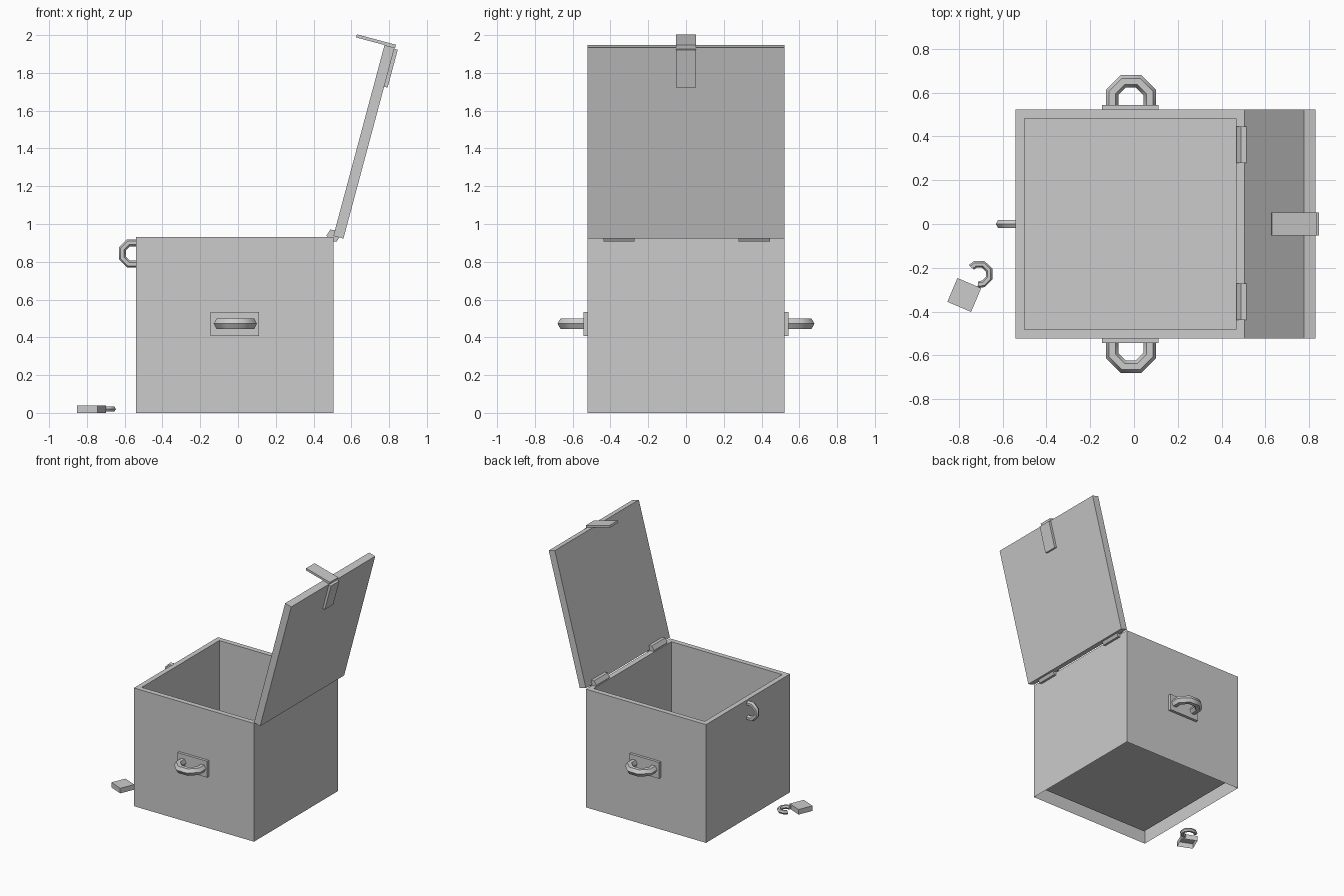
import bpy, bmesh, math
from mathutils import Vector, Matrix

if "Cube" in bpy.data.objects:
    bpy.data.objects.remove(bpy.data.objects["Cube"])


def finish(name, bm, smooth=False):
    bmesh.ops.recalc_face_normals(bm, faces=bm.faces[:])
    me = bpy.data.meshes.new(name)
    bm.to_mesh(me)
    bm.free()
    ob = bpy.data.objects.new(name, me)
    bpy.context.collection.objects.link(ob)
    if smooth:
        bpy.ops.object.select_all(action='DESELECT')
        ob.select_set(True)
        bpy.context.view_layer.objects.active = ob
        bpy.ops.object.shade_smooth_by_angle(angle=math.radians(50))
    return ob


def box(name, lo, hi, mat=Matrix(), open_bottom=False):
    lo, hi = Vector(lo), Vector(hi)
    bm = bmesh.new()
    bmesh.ops.create_cube(bm, size=1)
    for v in bm.verts:
        v.co = (lo + hi) / 2 + v.co * (hi - lo)
    if open_bottom:
        low = [f for f in bm.faces if all(v.co.z < lo.z + 1e-5 for v in f.verts)]
        bmesh.ops.delete(bm, geom=low, context='FACES')
    bm.transform(mat)
    return finish(name, bm)


def ring(name, centre, u, w, major, minor, angles, sides=6):
    """Faceted partial torus in the plane of u and w."""
    c, u, w = Vector(centre), Vector(u), Vector(w)
    n = u.cross(w)
    bm = bmesh.new()
    loops = []
    for a in angles:
        d = u * math.cos(math.radians(a)) + w * math.sin(math.radians(a))
        loops.append([bm.verts.new(c + d * (major + minor * math.cos(t)) + n * minor * math.sin(t))
                      for t in (math.tau * k / sides for k in range(sides))])
    for p, q in zip(loops, loops[1:]):
        for k in range(sides):
            j = (k + 1) % sides
            bm.faces.new((p[k], p[j], q[j], q[k]))
    bm.faces.new(loops[0])
    bm.faces.new(loops[-1])
    return finish(name, bm, True)


# Chest body: open-bottomed shell with a rim and a raised floor
bm = bmesh.new()
x0, x1, y1, t, top, floor = -0.54, 0.505, 0.522, 0.04, 0.93, 0.07
rows = []
for inset, z in ((0, 0), (0, top), (t, top), (t, floor)):
    a, b, y = x0 + inset, x1 - inset, y1 - inset
    rows.append([bm.verts.new((px, py, z)) for px, py in ((a, -y), (b, -y), (b, y), (a, y))])
for p, q in zip(rows, rows[1:]):
    for k in range(4):
        j = (k + 1) % 4
        bm.faces.new((p[k], p[j], q[j], q[k]))
bm.faces.new(rows[-1])
finish("chest_body", bm)

# Open lid and hasp, built in lid space (x outward, z along the lid)
lid_mat = Matrix.Translation((0.505, 0, 0.937)) @ Matrix.Rotation(math.radians(15), 4, 'Y')
box("lid", (0, -y1, 0), (0.055, y1, 1.046), lid_mat)
box("hasp_plate", (0.055, -0.052, 0.832), (0.074, 0.052, 1.04), lid_mat)
box("hasp_arm", (-0.156, -0.052, 1.046), (0.058, 0.052, 1.063), lid_mat)

# Hinge barrels
for label, yc in (("back", 0.362), ("front", -0.355)):
    bm = bmesh.new()
    ends = []
    for y in (yc - 0.083, yc + 0.083):
        ends.append([bm.verts.new((0.505 + 0.036 * math.cos(math.radians(58 + 60 * k)), y,
                                   0.938 + 0.036 * math.sin(math.radians(58 + 60 * k))))
                     for k in range(6)])
        bm.faces.new(ends[-1])
    for k in range(6):
        j = (k + 1) % 6
        bm.faces.new((ends[0][k], ends[0][j], ends[1][j], ends[1][k]))
    finish("hinge_" + label, bm, True)

# Side handles with mounting plates
half = [-22.5 + 45 * k for k in range(6)]
for label, s in (("front", -1), ("back", 1)):
    ya, yb = sorted((s * 0.515, s * 0.543))
    box("handle_plate_" + label, (-0.146, ya, 0.407), (0.112, yb, 0.535))
    ring("handle_" + label, (-0.014, s * 0.565, 0.472), (1, 0, 0), (0, s, 0), 0.093, 0.031, half)

# Lock loop on the closing side
ring("lock_loop", (-0.556, 0, 0.844), (0, 0, 1), (-1, 0, 0), 0.061, 0.02, half)

# Padlock lying on the ground
lock_mat = Matrix.Translation((-0.775, -0.324, 0)) @ Matrix.Rotation(math.radians(-23), 4, 'Z')
box("padlock_body", (-0.059, -0.059, 0), (0.059, 0.059, 0.04), lock_mat, True)
ring("padlock_shackle", (-0.706, -0.229, 0.02), (1, 0, 0), (0, 1, 0), 0.048, 0.016,
     [-98, -67, -22, 23, 68, 113, 140])
